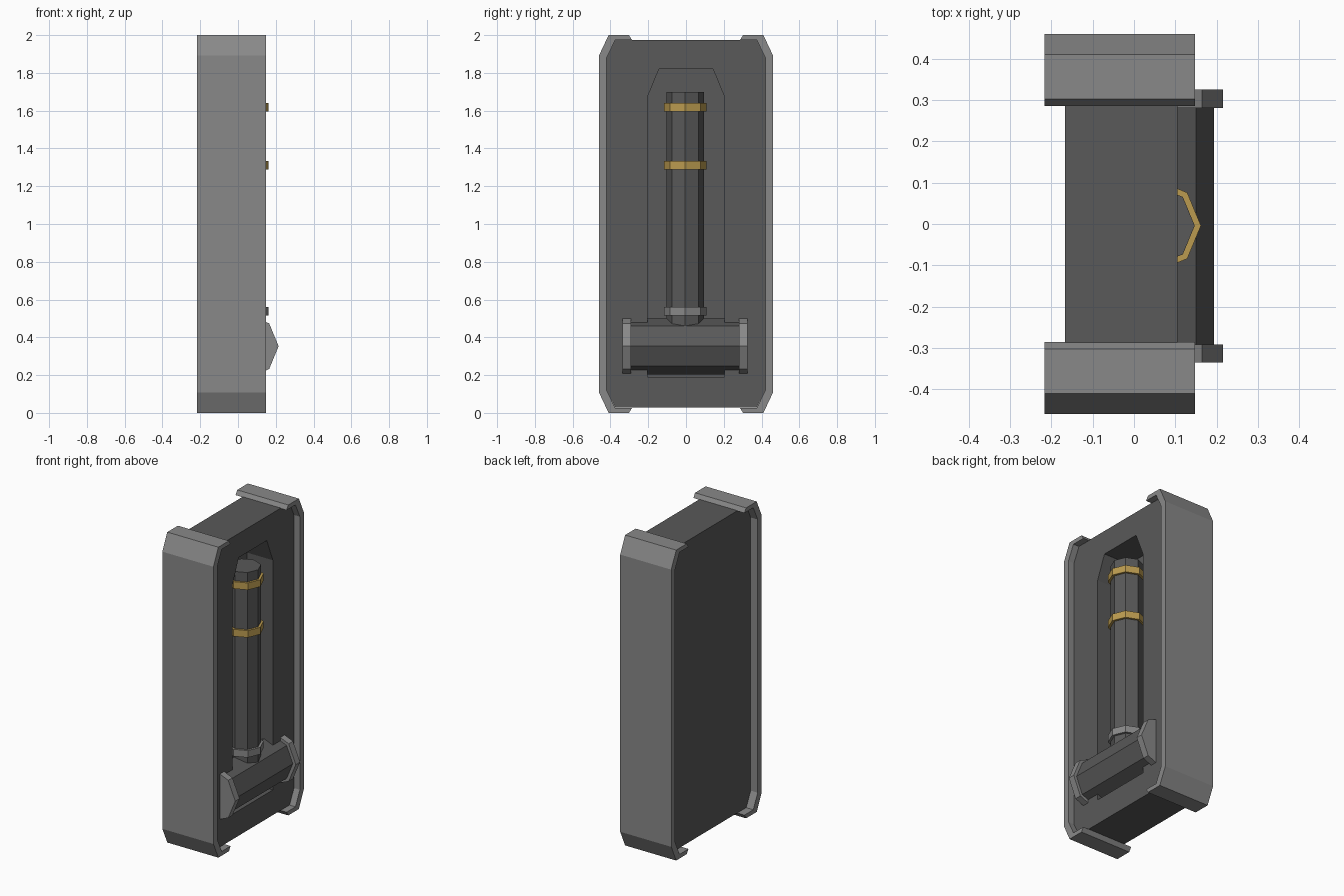
import bpy, bmesh
from math import cos, sin, pi
from mathutils import Vector

if "Cube" in bpy.data.objects:
    bpy.data.objects.remove(bpy.data.objects["Cube"])


def material(name, rgb):
    m = bpy.data.materials.new(name)
    m.diffuse_color = (*rgb, 1)
    m.use_nodes = True
    m.node_tree.nodes["Principled BSDF"].inputs["Base Color"].default_value = m.diffuse_color
    return m


DARK = material("dark_metal", (0.10, 0.10, 0.10))
LIGHT = material("light_metal", (0.25, 0.25, 0.25))
GOLD = material("gold", (0.50, 0.33, 0.08))
PLACE = {"x": lambda a, b, t: Vector((t, a, b)),   # profile in y, z
         "y": lambda a, b, t: Vector((a, t, b)),   # profile in x, z
         "z": lambda a, b, t: Vector((a, b, t))}   # profile in x, y


def prism(name, profile, axis, lo, hi, mat):
    """Extrude a closed 2D profile along one axis."""
    bm = bmesh.new()
    face = bm.faces.new([bm.verts.new(PLACE[axis](a, b, lo)) for a, b in profile])
    ext = bmesh.ops.extrude_face_region(bm, geom=[face])["geom"]
    step = PLACE[axis](0, 0, hi - lo)
    bmesh.ops.translate(bm, vec=step, verts=[v for v in ext if isinstance(v, bmesh.types.BMVert)])
    bmesh.ops.recalc_face_normals(bm, faces=bm.faces[:])
    me = bpy.data.meshes.new(name)
    bm.to_mesh(me)
    bm.free()
    me.materials.append(mat)
    ob = bpy.data.objects.new(name, me)
    bpy.context.collection.objects.link(ob)
    return ob


def octagon(r, ca, cb):
    return [(ca + r * cos(i * pi / 4), cb + r * sin(i * pi / 4)) for i in range(8)]


# Main body: chamfered slab
half = [(0.375, 0.028), (0.42, 0.12), (0.42, 1.88), (0.375, 1.975)]
body = prism("body", half + [(-y, z) for y, z in reversed(half)], "x", -0.167, 0.105, DARK)

# Arched recess cut in the body's face
arch = [(0.205, 0.19), (0.205, 1.67), (0.143, 1.82)]
cutter = prism("recess_cutter", arch + [(-y, z) for y, z in reversed(arch)], "x", -0.08, 0.3, DARK)
cutter.hide_render = True
cut = body.modifiers.new("recess", "BOOLEAN")
cut.operation = "DIFFERENCE"
cut.solver = "EXACT"
cut.object = cutter
bpy.context.view_layer.objects.active = body
bpy.ops.object.modifier_apply(modifier=cut.name)
bpy.data.objects.remove(cutter)

# C-shaped side frames, upper half mirrored to the lower half
upper = [(0.46, 1.893), (0.41, 2.0), (0.302, 2.0), (0.285, 1.973), (0.375, 1.973), (0.42, 1.88)]
channel = upper + [(y, 2 - z) for y, z in reversed(upper)]
for side, label in ((1, "right"), (-1, "left")):
    prism("frame_" + label, [(side * y, z) for y, z in channel], "x", -0.217, 0.147, LIGHT)

# Upright rod and its bands
CX, CY = 0.049, -0.004
prism("rod", octagon(0.098, CX, CY), "z", 0.42, 1.70, DARK)
for name, z, mat in (("upper_band", 1.595, GOLD), ("middle_band", 1.288, GOLD),
                     ("lower_collar", 0.515, LIGHT)):
    prism(name, octagon(0.113, CX, CY), "z", z, z + 0.045, mat)

# Horizontal drum with end flanges
prism("drum", octagon(0.15, 0.044, 0.353), "y", -0.30, 0.29, DARK)
for name, lo in (("flange_left", -0.335), ("flange_right", 0.281)):
    prism(name, octagon(0.171, 0.044, 0.353), "y", lo, lo + 0.044, LIGHT)
